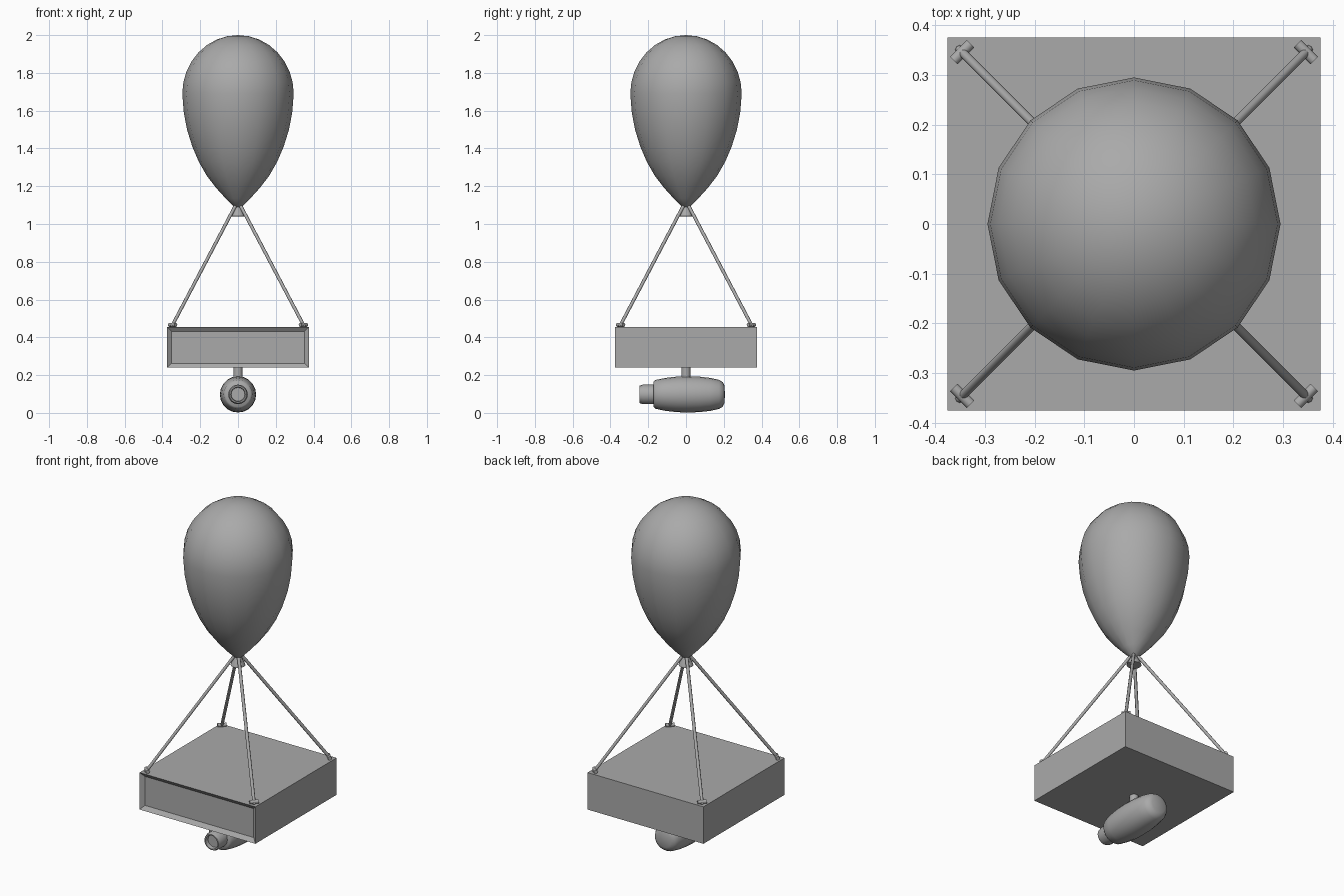
import bpy, bmesh, math
from mathutils import Vector, Matrix

if "Cube" in bpy.data.objects:
    bpy.data.objects.remove(bpy.data.objects["Cube"])

grey = bpy.data.materials.new("mid grey")
grey.diffuse_color = (0.40, 0.40, 0.40, 1)
grey.use_nodes = True
grey.node_tree.nodes["Principled BSDF"].inputs["Base Color"].default_value = grey.diffuse_color


def finish(name, bm, smooth=None):
    """Turn a bmesh into a named object, optionally smooth below an angle."""
    bmesh.ops.recalc_face_normals(bm, faces=bm.faces)
    mesh = bpy.data.meshes.new(name)
    bm.to_mesh(mesh)
    bm.free()
    mesh.materials.append(grey)
    obj = bpy.data.objects.new(name, mesh)
    bpy.context.collection.objects.link(obj)
    if smooth:
        bpy.ops.object.select_all(action='DESELECT')
        obj.select_set(True)
        bpy.context.view_layer.objects.active = obj
        bpy.ops.object.shade_smooth_by_angle(angle=math.radians(smooth))
    return obj


def lathe(name, profile, sides, matrix=Matrix(), smooth=40):
    """Spin (radius, height) points round z; zero radius closes to a point."""
    bm = bmesh.new()
    rings = []
    for r, h in profile:
        if r == 0:
            rings.append([bm.verts.new((0, 0, h))] * sides)
        else:
            rings.append([bm.verts.new((r * math.cos(a), r * math.sin(a), h))
                          for a in (math.tau * i / sides for i in range(sides))])
    for low, high in zip(rings, rings[1:]):
        for i in range(sides):
            j = (i + 1) % sides
            quad = dict.fromkeys((low[i], low[j], high[j], high[i]))
            bm.faces.new(list(quad))
    bm.transform(matrix)
    return finish(name, bm, smooth)


def rod(name, start, end, radius, sides=8):
    """Capped cylinder between two points."""
    start, end = Vector(start), Vector(end)
    axis = end - start
    turn = axis.to_track_quat('Z', 'Y').to_matrix().to_4x4()
    bm = bmesh.new()
    bmesh.ops.create_cone(bm, cap_ends=True, segments=sides, radius1=radius,
                          radius2=radius, depth=axis.length,
                          matrix=Matrix.Translation((start + end) / 2) @ turn)
    return finish(name, bm, 50)


# Balloon: tapering lower part, round crown
lower = [(0, 1.085), (0.022, 1.092), (0.065, 1.135), (0.115, 1.19), (0.165, 1.255),
         (0.208, 1.33), (0.242, 1.41), (0.270, 1.50), (0.287, 1.59)]
crown = [(0.295 * math.cos(a), 1.69 + 0.31 * math.sin(a))
         for a in (math.pi / 2 * i / 8 for i in range(8))]
lathe("balloon", lower + crown + [(0, 2.0)], 16, smooth=60)

# Flared knot under the balloon
lathe("balloon_knot", [(0, 1.05), (0.030, 1.04), (0.040, 1.042), (0.036, 1.055),
                       (0.014, 1.095), (0, 1.10)], 12)

# Crate with a recessed front panel
bm = bmesh.new()
bmesh.ops.create_cube(bm, size=1, matrix=Matrix.Translation((0, 0, 0.347))
                      @ Matrix.Diagonal((0.75, 0.75, 0.216, 1)))
bm.normal_update()
front = [f for f in bm.faces if f.normal.y < -0.9]
bmesh.ops.inset_region(bm, faces=front, thickness=0.033)
bmesh.ops.translate(bm, verts=front[0].verts, vec=(0, 0.018, 0))
finish("crate", bm)

# Four ropes, each tied to a small bar at a crate corner
for sx in (-1, 1):
    for sy in (-1, 1):
        tag = ("right" if sx > 0 else "left") + ("_back" if sy > 0 else "_front")
        rod("rope_" + tag, (0.352 * sx, 0.352 * sy, 0.455),
            (0.012 * sx, 0.012 * sy, 1.10), 0.009)
        rod("rope_bar_" + tag, (0.329 * sx, 0.363 * sy, 0.466),
            (0.363 * sx, 0.329 * sy, 0.466), 0.011)

# Camera pod hanging below: stem, rounded body, hollow lens
rod("camera_stem", (0, 0, 0.16), (0, 0, 0.25), 0.024, 12)
along_y = Matrix.Translation((0, 0, 0.098)) @ Matrix.Rotation(math.radians(-90), 4, 'X')
lathe("camera_body", [(0, -0.172), (0.066, -0.172), (0.076, -0.162), (0.087, -0.11),
                      (0.094, -0.05), (0.096, 0.01), (0.094, 0.07), (0.087, 0.13),
                      (0.077, 0.175), (0.065, 0.195), (0.045, 0.204), (0, 0.206)],
      20, along_y, 50)
lathe("camera_lens", [(0, -0.165), (0.052, -0.165), (0.052, -0.228), (0.046, -0.245),
                      (0.039, -0.245), (0.036, -0.225), (0, -0.225)], 16, along_y, 30)
